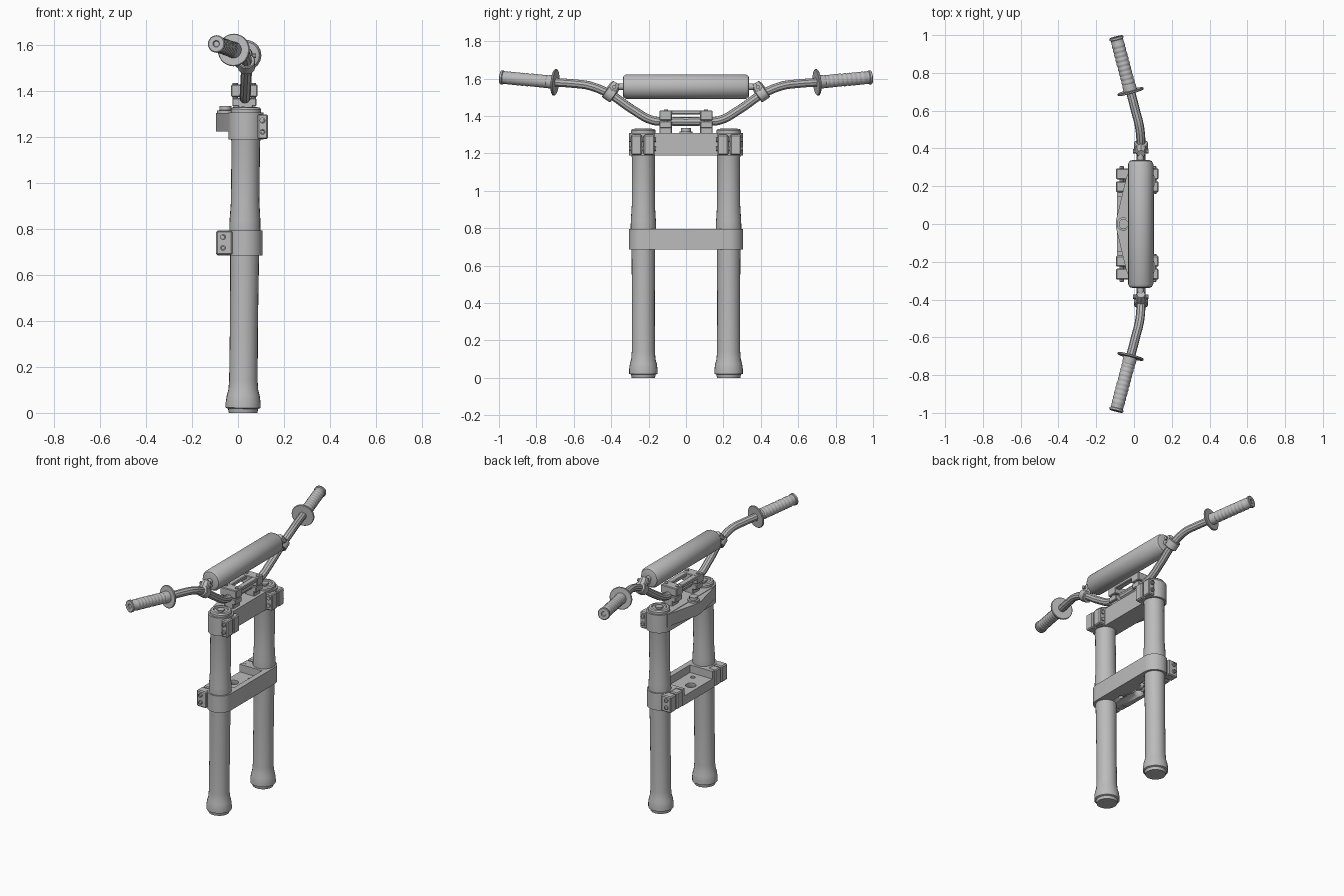
import bpy, bmesh, math
from mathutils import Vector, Matrix

cube = bpy.data.objects.get("Cube")
if cube:
    bpy.data.objects.remove(cube, do_unlink=True)

grey = bpy.data.materials.new("plain_grey")
grey.use_nodes = True
grey.diffuse_color = (0.5, 0.5, 0.5, 1)
grey.node_tree.nodes["Principled BSDF"].inputs["Base Color"].default_value = (0.5, 0.5, 0.5, 1)


def finish(name, bm, smooth=True):
    bmesh.ops.recalc_face_normals(bm, faces=bm.faces[:])
    me = bpy.data.meshes.new(name)
    bm.to_mesh(me)
    bm.free()
    me.materials.append(grey)
    ob = bpy.data.objects.new(name, me)
    bpy.context.collection.objects.link(ob)
    if smooth:
        shade(ob)
    return ob


def select(ob):
    bpy.ops.object.select_all(action='DESELECT')
    ob.select_set(True)
    bpy.context.view_layer.objects.active = ob


def shade(ob):
    select(ob)
    bpy.ops.object.shade_smooth_by_angle(angle=math.radians(35))


def lathe(name, origin, axis, profile, sides=24):
    """Turn (radius, distance) pairs around an axis, with closed ends."""
    bm = bmesh.new()
    turn = Matrix.Translation(origin) @ Vector(axis).to_track_quat('Z', 'Y').to_matrix().to_4x4()
    rings = []
    for r, h in profile:
        angles = [2 * math.pi * i / sides for i in range(sides)]
        rings.append([bm.verts.new(turn @ Vector((r * math.cos(a), r * math.sin(a), h))) for a in angles])
    for a, b in zip(rings, rings[1:]):
        for i in range(sides):
            j = (i + 1) % sides
            bm.faces.new((a[i], a[j], b[j], b[i]))
    bm.faces.new(rings[0])
    bm.faces.new(rings[-1])
    return finish(name, bm)


def box(name, lo, hi, bevel=0.004):
    bm = bmesh.new()
    bmesh.ops.create_cube(bm, size=1)
    lo, hi = Vector(lo), Vector(hi)
    for v in bm.verts:
        v.co = Vector([(a + b) / 2 + c * abs(b - a) for a, b, c in zip(lo, hi, v.co)])
    if bevel:
        bmesh.ops.bevel(bm, geom=bm.edges[:], offset=bevel, segments=1, affect='EDGES')
    return finish(name, bm, False)


def prism(name, outline, z0, z1):
    bm = bmesh.new()
    face = bm.faces.new([bm.verts.new((x, y, z0)) for x, y in outline])
    up = bmesh.ops.extrude_face_region(bm, geom=[face])["geom"]
    bmesh.ops.translate(bm, vec=(0, 0, z1 - z0), verts=[g for g in up if isinstance(g, bmesh.types.BMVert)])
    return finish(name, bm)


def tube(name, points, radius):
    cu = bpy.data.curves.new(name, 'CURVE')
    cu.dimensions = '3D'
    cu.bevel_depth, cu.bevel_resolution, cu.resolution_u = radius, 3, 6
    cu.use_fill_caps = True
    sp = cu.splines.new('BEZIER')
    sp.bezier_points.add(len(points) - 1)
    for p, co in zip(sp.bezier_points, points):
        p.co = co
        p.handle_left_type = p.handle_right_type = 'AUTO'
    cu.materials.append(grey)
    ob = bpy.data.objects.new(name, cu)
    bpy.context.collection.objects.link(ob)
    select(ob)
    bpy.ops.object.convert(target='MESH')
    shade(bpy.context.object)


def cut(target, cutter):
    mod = target.modifiers.new("cut", 'BOOLEAN')
    mod.operation, mod.object, mod.solver = 'DIFFERENCE', cutter, 'EXACT'
    select(target)
    bpy.ops.object.modifier_apply(modifier=mod.name)
    bpy.data.objects.remove(cutter, do_unlink=True)


def arc(cx, r, start, end, steps=16):
    """Arc around the left leg, from the +x side outwards."""
    for i in range(steps + 1):
        a = math.radians(start + (end - start) * i / steps)
        yield (cx + r * math.cos(a), LEG_Y + r * math.sin(a))


def mirrored(half):
    half = list(half)
    return half + [(x, -y) for x, y in reversed(half)]


LEG_Y = 0.228
LEAN = (0.01, 0, 1)

# Lower clamp: plate with open pocket and a stem hole
lower = prism("lower_clamp", mirrored(list(arc(0.03, 0.077, 0, 180)) + [(-0.047, 0.17), (-0.09, 0.165)]), 0.685, 0.795)
cut(lower, box("pocket_cutter", (-0.2, -0.145, 0.745), (0.072, 0.145, 0.9), 0))
cut(lower, lathe("hole_cutter", (-0.035, 0, 0.6), (0, 0, 1), [(0.032, 0), (0.032, 0.3)]))
for y in (-0.1, 0.1):
    cut(lower, lathe("hole_cutter", (0.02, y, 0.6), (0, 0, 1), [(0.015, 0), (0.015, 0.3)], 16))

# Upper clamp: notched body and pointed stem boss
prism("upper_clamp", mirrored(arc(0.035, 0.077, -50, 180)), 1.19, 1.308)
prism("stem_boss", mirrored([(-0.02, 0.25), (-0.04, 0.25), (-0.095, 0.02)]), 1.225, 1.305)
lathe("stem_nut", (-0.055, 0, 1.3), (0, 0, 1), [(0.036, 0), (0.036, 0.016), (0.026, 0.018), (0.026, 0.036)], 12)


def pinch_ears(name, x0, x1, z0, z1, bolt_x, s):
    """Pair of split ears with two bolts through them."""
    for label, y0, y1 in (("inner", 0.168, 0.226), ("outer", 0.236, 0.295)):
        box(f"{name}_{label}_ear", (x0, s * y0, z0), (x1, s * y1, z1), 0.006)
    for z in (z0 + 0.032, z1 - 0.027):
        lathe(f"{name}_bolt", (bolt_x, s * 0.16, z), (0, s, 0),
              [(0.013, 0), (0.013, 0.144), (0.008, 0.146), (0.007, 0.14)], 10)


for s, side in ((1, "left"), (-1, "right")):
    # Fork leg with flared foot and cap
    lathe(f"{side}_fork_leg", (0.022, s * LEG_Y, 0), LEAN,
          [(0.062, 0), (0.066, 0.018), (0.076, 0.022), (0.076, 0.045), (0.072, 0.075), (0.065, 0.1),
           (0.062, 0.14), (0.061, 0.4), (0.063, 0.69), (0.068, 0.8), (0.067, 0.84), (0.062, 0.92),
           (0.062, 1.18), (0.066, 1.2), (0.066, 1.322), (0.06, 1.33), (0.045, 1.332), (0.042, 1.324)])
    lathe(f"{side}_cap_nut", (0.035, s * LEG_Y, 1.315), LEAN, [(0.025, 0), (0.025, 0.018)], 6)
    pinch_ears(f"{side}_lower", -0.095, -0.025, 0.687, 0.793, -0.065, s)
    pinch_ears(f"{side}_upper", 0.085, 0.13, 1.192, 1.3, 0.107, s)

    # Handlebar mount: foot, saddle and bolted cap
    box(f"{side}_mount_post", (0.0, s * 0.075, 1.3), (0.065, s * 0.142, 1.345))
    box(f"{side}_mount_saddle", (-0.025, s * 0.075, 1.335), (0.08, s * 0.142, 1.371))
    box(f"{side}_mount_cap", (-0.03, s * 0.075, 1.376), (0.085, s * 0.142, 1.43))
    for x in (-0.012, 0.067):
        lathe(f"{side}_mount_bolt", (x, s * 0.108, 1.36), (0, 0, 1), [(0.011, 0), (0.011, 0.076)], 10)

    # Bar clamp and tab holding the crossbar
    lathe(f"{side}_bar_clamp", (0.037, s * 0.385, 1.503), (0, s * 0.82, 0.57),
          [(0.034, 0), (0.038, 0.004), (0.038, 0.05), (0.034, 0.054)], 16)
    lathe(f"{side}_crossbar_tab", (0.037, s * 0.408, 1.515), (0, -s * 0.5, 0.85),
          [(0.034, 0), (0.03, 0.05), (0.022, 0.072)], 8)
    lathe(f"{side}_tab_bolt", (-0.004, s * 0.385, 1.555), (1, 0, 0), [(0.011, 0), (0.011, 0.082)], 10)

    # Grip with end flange, ridges and hand guard disc
    start, end = Vector((-0.018, s * 0.7, 1.58)), Vector((-0.095, s * 0.991, 1.607))
    axis = end - start
    length = axis.length
    ridges = []
    for i in range(9):
        h = 0.045 + i * 0.025
        ridges += [(0.033, h), (0.035, h + 0.004), (0.035, h + 0.014), (0.033, h + 0.018)]
    lathe(f"{side}_grip", start, axis, [(0.036, 0), (0.036, 0.03)] + ridges +
          [(0.033, length - 0.016), (0.038, length - 0.013), (0.038, length - 0.003), (0.034, length),
           (0.015, length), (0.012, length - 0.006)])
    lathe(f"{side}_guard_disc", start, axis, [(0.068, -0.005), (0.071, -0.002), (0.071, 0.004), (0.068, 0.007)], 28)

# Bridge joining the mount caps
for x0, x1 in ((-0.03, 0.008), (0.048, 0.085)):
    box("mount_bridge", (x0, -0.08, 1.408), (x1, 0.08, 1.43))

# Handlebar swept back at both ends
half_bar = [(0.03, 0.1, 1.372), (0.031, 0.18, 1.377), (0.034, 0.29, 1.437), (0.037, 0.4, 1.512),
            (0.03, 0.51, 1.56), (0.008, 0.6, 1.573), (-0.018, 0.7, 1.58), (-0.07, 0.9, 1.598)]
tube("handlebar", [(x, -y, z) for x, y, z in reversed(half_bar)] + half_bar, 0.024)

# Crossbar and its round pad
lathe("crossbar", (0.035, -0.39, 1.557), (0, 1, 0), [(0.018, 0), (0.018, 0.78)], 16)
lathe("crossbar_pad", (0.035, -0.338, 1.557), (0, 1, 0),
      [(0.045, 0), (0.058, 0.004), (0.067, 0.02), (0.067, 0.656), (0.058, 0.672), (0.045, 0.676)], 18)
